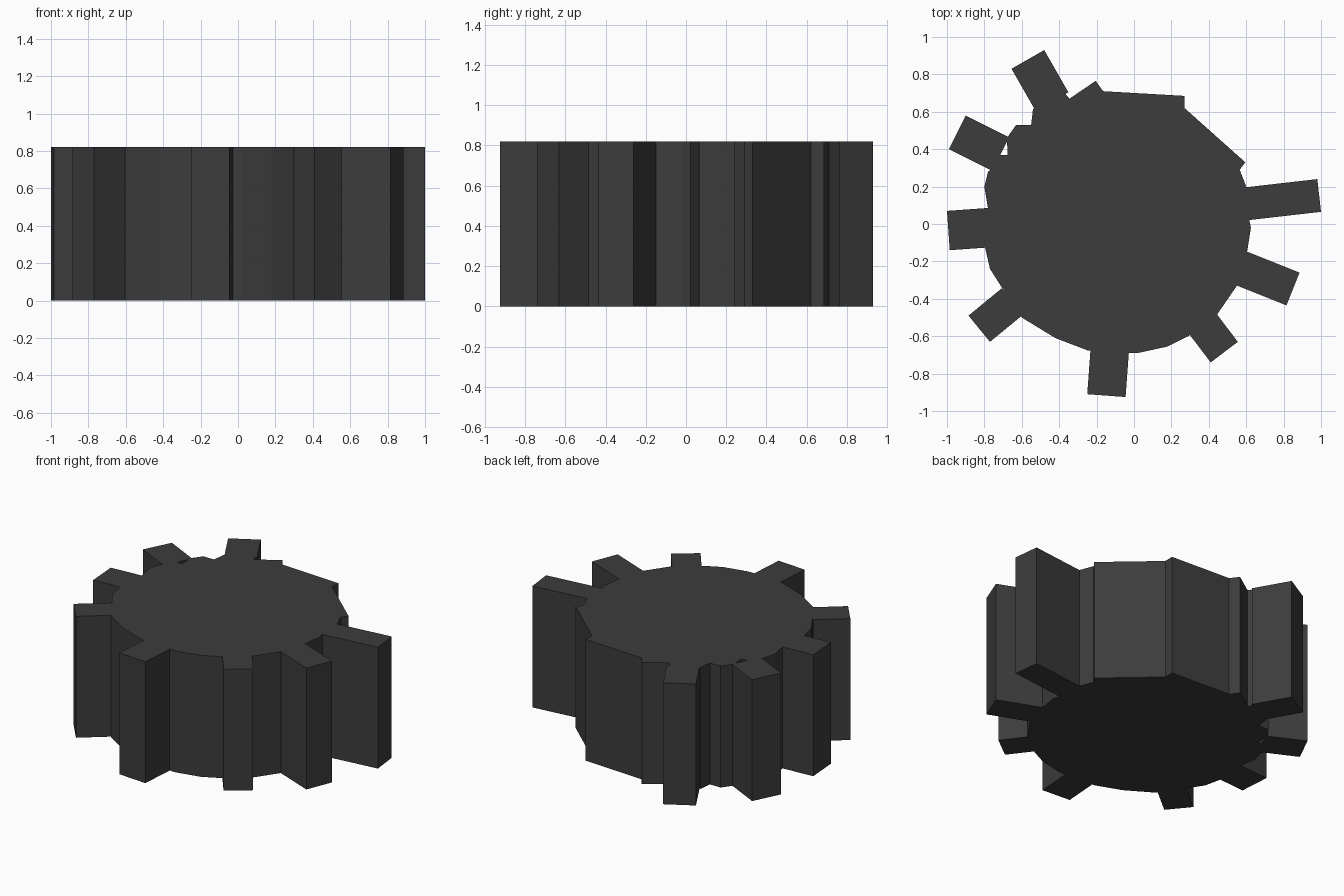
import bpy, bmesh
from mathutils import Vector

HEIGHT = 0.82

dark = bpy.data.materials.new("dark_rubber")
dark.diffuse_color = (0.045, 0.045, 0.045, 1)


def prism(name, outline):
    """Extrude a closed plan outline from the floor to the full height."""
    bm = bmesh.new()
    face = bm.faces.new([bm.verts.new((x, y, 0)) for x, y in outline])
    ext = bmesh.ops.extrude_face_region(bm, geom=[face])
    top = [v for v in ext["geom"] if isinstance(v, bmesh.types.BMVert)]
    bmesh.ops.translate(bm, verts=top, vec=(0, 0, HEIGHT))
    bmesh.ops.recalc_face_normals(bm, faces=bm.faces)
    mesh = bpy.data.meshes.new(name)
    bm.to_mesh(mesh)
    bm.free()
    mesh.materials.append(dark)
    obj = bpy.data.objects.new(name, mesh)
    bpy.context.collection.objects.link(obj)
    return obj


# Irregular faceted hub, counterclockwise from the right side
prism("hub", [
    (0.61, 0.05), (0.60, 0.20), (0.565, 0.29), (0.595, 0.33), (0.27, 0.62),
    (0.27, 0.685), (-0.165, 0.71), (-0.205, 0.765), (-0.345, 0.67),
    (-0.37, 0.70), (-0.54, 0.615), (-0.55, 0.53), (-0.63, 0.53),
    (-0.68, 0.46), (-0.675, 0.37), (-0.74, 0.37), (-0.75, 0.30),
    (-0.78, 0.28), (-0.80, 0.20), (-0.78, 0.08), (-0.80, -0.11),
    (-0.77, -0.24), (-0.70, -0.35), (-0.60, -0.50), (-0.42, -0.61),
    (-0.25, -0.675), (-0.10, -0.69), (0.02, -0.69), (0.18, -0.655),
    (0.29, -0.60), (0.38, -0.54), (0.44, -0.49), (0.55, -0.33),
    (0.60, -0.18), (0.625, -0.02),
])

# Teeth: two outer tip corners and the length back toward the hub
teeth = [
    ((1.00, 0.065), (0.98, 0.24), 0.41),
    ((0.815, -0.435), (0.885, -0.26), 0.30),
    ((0.41, -0.74), (0.555, -0.63), 0.21),
    ((-0.25, -0.91), (-0.045, -0.925), 0.25),
    ((-0.885, -0.49), (-0.77, -0.63), 0.23),
    ((-1.00, 0.07), (-0.985, -0.14), 0.22),
    ((-0.90, 0.58), (-0.99, 0.40), 0.26),
    ((-0.48, 0.93), (-0.655, 0.83), 0.26),
]
for i, (a, b, length) in enumerate(teeth, 1):
    a, b = Vector(a), Vector(b)
    edge = (b - a).normalized()
    inward = Vector((-edge.y, edge.x)) * length
    prism(f"tooth_{i}", [a, b, b + inward, a + inward])
